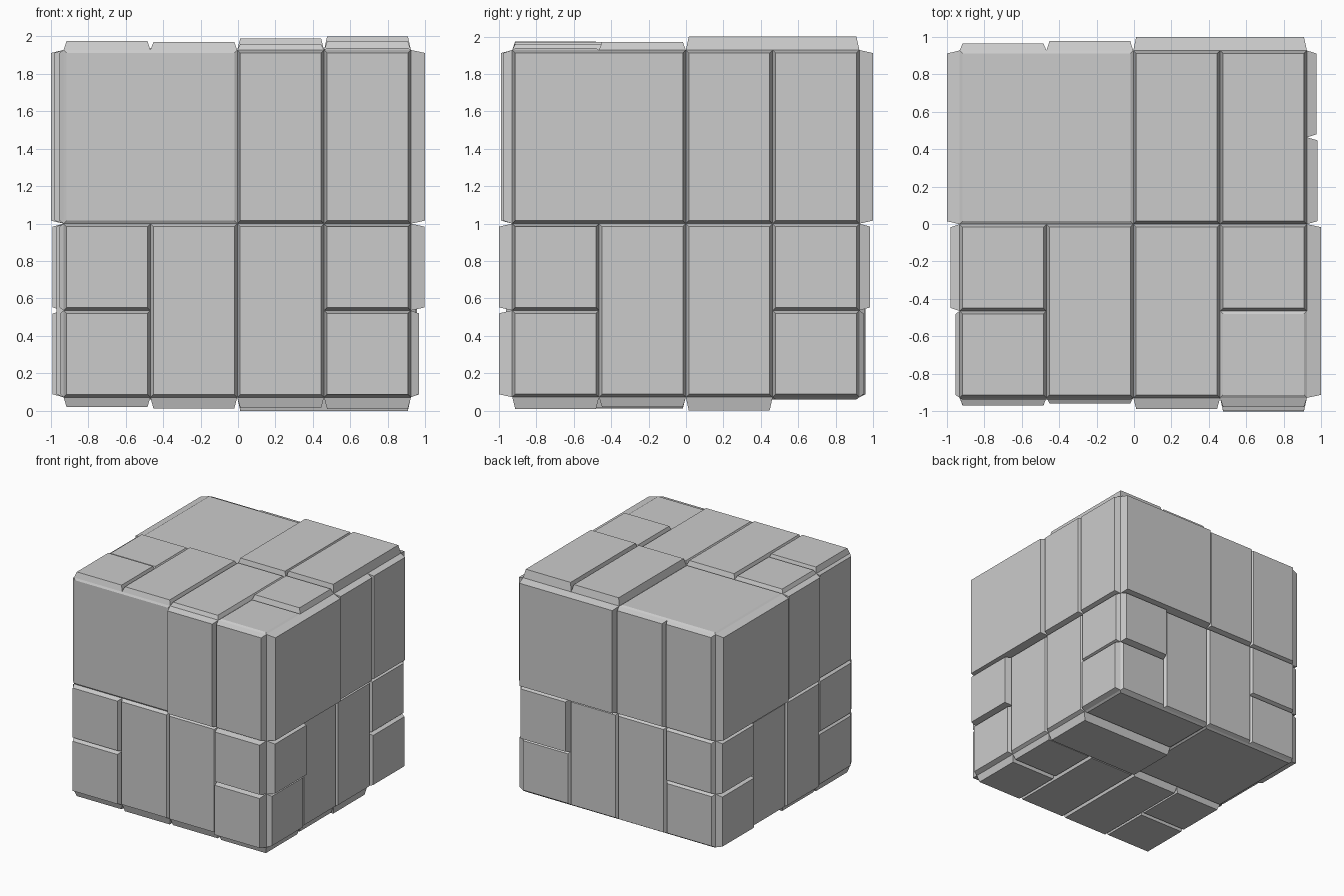
import bpy, bmesh
from mathutils import Vector as V

if "Cube" in bpy.data.objects:
    bpy.data.objects.remove(bpy.data.objects["Cube"])

H = 0.928                      # half size of the core block
M = 0.464                      # quarter line of the panel grid
C = V((-0.004, -0.001, 1.0))   # centre of the block
INSET = 0.016                  # slope of the panel edges


def finish(bm, name):
    bmesh.ops.recalc_face_normals(bm, faces=bm.faces)
    me = bpy.data.meshes.new(name)
    bm.to_mesh(me)
    bm.free()
    ob = bpy.data.objects.new(name, me)
    bpy.context.collection.objects.link(ob)
    return ob


def panel_face(name, n, u, v, cells, heights):
    """One side of the block: bevelled plates at differing heights."""
    n, u, v = V(n), V(u), V(v)
    bm = bmesh.new()
    for (u0, u1, v0, v1), h in zip(cells, heights):
        rings = []
        for i, d in ((0, H - 0.01), (0, H), (INSET, h)):
            pts = ((u0 + i, v0 + i), (u1 - i, v0 + i), (u1 - i, v1 - i), (u0 + i, v1 - i))
            rings.append([bm.verts.new(C + u * a + v * b + n * d) for a, b in pts])
        for lo, hi in zip(rings, rings[1:]):
            for k in range(4):
                j = (k + 1) % 4
                bm.faces.new((lo[k], lo[j], hi[j], hi[k]))
        bm.faces.new(rings[-1])
        bm.faces.new(rings[0][::-1])
    return finish(bm, name)


# core block
bm = bmesh.new()
bmesh.ops.create_cube(bm, size=2 * H)
bmesh.ops.translate(bm, verts=bm.verts, vec=C)
finish(bm, "core_block")

# plate layout shared by five sides: (u0, u1, v0, v1)
LAYOUT = [
    (-H, 0, 0, H),                       # large plate
    (0, M, 0, H), (M, H, 0, H),          # two tall plates
    (-H, -M, -M, 0), (-H, -M, -H, -M),   # left stacked squares
    (-M, 0, -H, 0), (0, M, -H, 0),       # two lower tall plates
    (M, H, -M, 0), (M, H, -H, -M),       # right stacked squares
]
# underside layout has its upper right quarter split the other way
UNDER = [LAYOUT[0], (0, H, 0, M), (0, H, M, H)] + LAYOUT[3:]

X, Y, Z = V((1, 0, 0)), V((0, 1, 0)), V((0, 0, 1))
panel_face("front_plates", -Y, X, Z, LAYOUT,
           (.938, .988, .978, .968, .97, .957, .962, .998, 1.0))
panel_face("right_plates", X, Y, Z, LAYOUT,
           (1.004, .984, .979, 1.0, .97, .955, .96, .965, .972))
panel_face("back_plates", Y, -X, Z, LAYOUT,
           (1.001, .978, .966, .985, .95, .955, .96, .962, .955))
panel_face("left_plates", -X, -Y, Z, LAYOUT,
           (.996, .976, .95, .986, .986, .96, .965, .95, .945))
panel_face("top_plates", Z, X, Y, LAYOUT,
           (.938, .99, 1.0, .96, .975, .97, .96, .972, .938))
panel_face("underside_plates", -Z, X, Y, UNDER,
           (.94, 1.0, .94, .975, .98, .988, .985, .98, .99))
